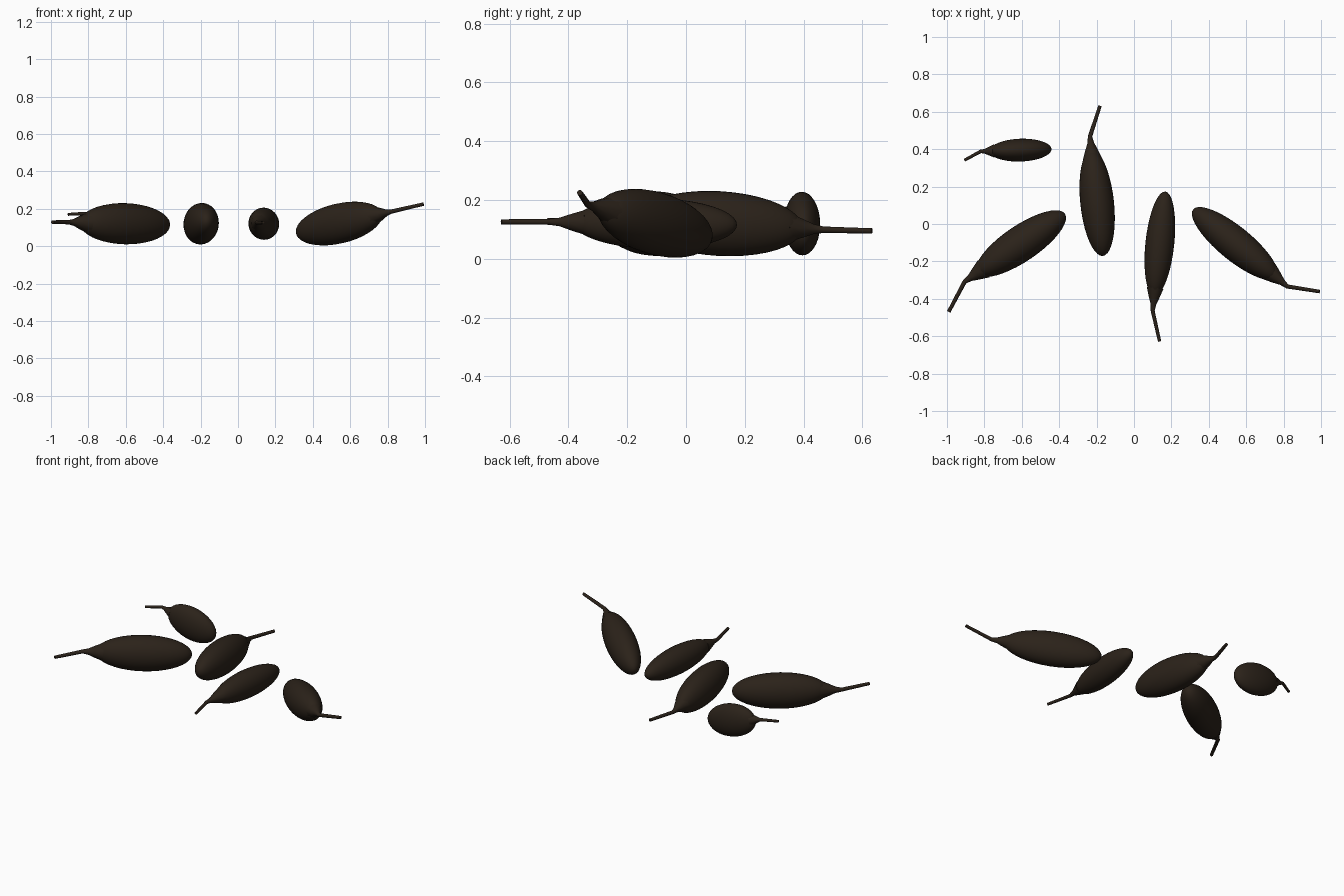
import bpy, bmesh, math
from mathutils import Vector, Matrix

if "Cube" in bpy.data.objects:
    bpy.data.objects.remove(bpy.data.objects["Cube"])

bark = bpy.data.materials.new("dark_brown")
bark.diffuse_color = (0.024, 0.016, 0.010, 1)
bark.use_nodes = True
bark.node_tree.nodes["Principled BSDF"].inputs["Base Color"].default_value = bark.diffuse_color


def axis_frame(d):
    """Rotation with local x along d and local y kept level."""
    x = d.normalized()
    y = Vector((0, 0, 1)).cross(x).normalized()
    z = x.cross(y)
    return Matrix((x, y, z)).transposed()


def tube(bm, rings, sides=10):
    """Closed round tube through (centre, direction, radius) rings."""
    loops = []
    for c, d, r in rings:
        m = axis_frame(d)
        loops.append([bm.verts.new(c + m @ Vector((0, r * math.cos(t), r * math.sin(t))))
                      for t in (2 * math.pi * i / sides for i in range(sides))])
    for a, b in zip(loops, loops[1:]):
        for i in range(sides):
            j = (i + 1) % sides
            bm.faces.new((a[i], a[j], b[j], b[i]))
    bm.faces.new(loops[0][::-1])
    bm.faces.new(loops[-1])


def finish(bm, name):
    me = bpy.data.meshes.new(name)
    bm.to_mesh(me)
    bm.free()
    me.materials.append(bark)
    ob = bpy.data.objects.new(name, me)
    bpy.context.collection.objects.link(ob)
    bpy.ops.object.select_all(action='DESELECT')
    ob.select_set(True)
    bpy.context.view_layer.objects.active = ob
    bpy.ops.object.shade_smooth_by_angle(angle=math.radians(40))


def pod(name, centre, radii, knee, tip):
    c, k, t = Vector(centre), Vector(knee), Vector(tip)
    d = k - c
    # flattened oval body pointing at the stalk knee
    bm = bmesh.new()
    m = (Matrix.Translation(c) @ axis_frame(d).to_4x4()
         @ Matrix.Diagonal((*radii, 1)) @ Matrix.Rotation(math.pi / 2, 4, 'Y'))
    bmesh.ops.create_uvsphere(bm, u_segments=32, v_segments=20, radius=1, matrix=m)
    finish(bm, name + "_body")
    # tapering neck and thin bent stalk
    s = radii[1] / 0.09
    bend = d.normalized() + (t - k).normalized()
    bm = bmesh.new()
    tube(bm, [(c + d * 0.66, d, 0.052 * s), (c + d * 0.8, d, 0.033 * s),
              (c + d * 0.9, d, 0.018 * s), (k, bend, 0.0115 * s ** 0.5),
              (t, t - k, 0.0095 * s ** 0.5)])
    finish(bm, name + "_stalk")


# name, body centre, half sizes (length, width, height), stalk knee, stalk tip
pod("left_pod", (-0.605, -0.105, 0.12), (0.285, 0.096, 0.11),
    (-0.905, -0.308, 0.128), (-0.991, -0.47, 0.129))
pod("back_small_pod", (-0.607, 0.395, 0.12), (0.169, 0.061, 0.103),
    (-0.82, 0.388, 0.175), (-0.907, 0.341, 0.17))
pod("middle_back_pod", (-0.197, 0.113, 0.12), (0.286, 0.09, 0.11),
    (-0.235, 0.468, 0.099), (-0.182, 0.632, 0.095))
pod("middle_front_pod", (0.138, -0.105, 0.12), (0.28, 0.077, 0.086),
    (0.1, -0.465, 0.126), (0.137, -0.628, 0.126))
pod("right_pod", (0.54, -0.105, 0.121), (0.293, 0.09, 0.107),
    (0.82, -0.334, 0.185), (0.992, -0.361, 0.225))
